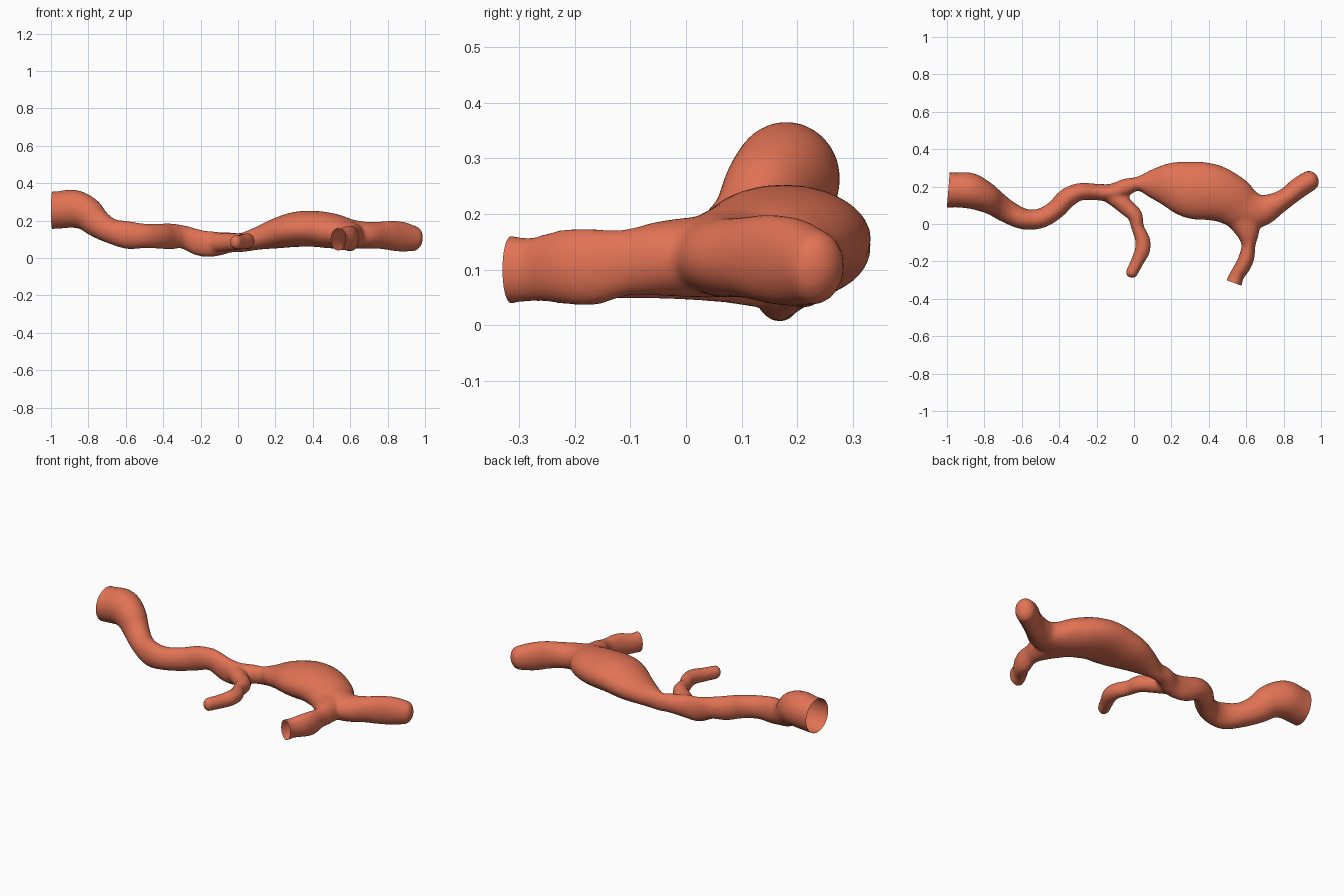
import bpy, bmesh, math
from mathutils import Vector

if "Cube" in bpy.data.objects:
    bpy.data.objects.remove(bpy.data.objects["Cube"])

SIDES, STEPS = 28, 6

# Each path point: x, y, z, half width, half height
TRUNK = [
    (-1.08, .18, .255, .094, .10), (-1.0, .181, .255, .094, .10), (-.95, .182, .258, .093, .10),
    (-.88, .178, .263, .096, .102), (-.81, .15, .238, .084, .092), (-.75, .115, .185, .07, .077),
    (-.68, .068, .145, .062, .067), (-.59, .027, .123, .056, .074), (-.5, .03, .118, .053, .066),
    (-.42, .076, .117, .052, .067), (-.36, .137, .116, .053, .069), (-.29, .172, .112, .047, .062),
    (-.2, .171, .08, .044, .07), (-.12, .168, .075, .047, .066), (-.04, .198, .083, .046, .054),
    (.02, .215, .083, .038, .052), (.1, .215, .103, .08, .06), (.2, .207, .13, .125, .08),
    (.31, .182, .153, .153, .094), (.41, .17, .156, .152, .096), (.5, .137, .145, .137, .094),
    (.59, .085, .13, .118, .08), (.68, .074, .122, .088, .072), (.76, .108, .122, .062, .073),
    (.82, .145, .12, .053, .08), (.88, .193, .113, .056, .08), (.94, .232, .104, .055, .068)]
MIDDLE_BRANCH = [
    (-.16, .165, .08, .035, .045), (-.09, .13, .082, .046, .05), (-.035, .085, .085, .044, .046),
    (.005, .045, .088, .04, .046), (.02, -.02, .088, .034, .042), (.046, -.085, .09, .04, .042),
    (.045, -.14, .09, .041, .042), (.018, -.2, .086, .035, .039), (-.013, -.262, .085, .032, .038)]
FRONT_BRANCH = [
    (.5, .13, .14, .1, .08), (.575, .05, .125, .1, .075), (.607, -.04, .12, .066, .068),
    (.612, -.11, .112, .038, .06), (.604, -.17, .105, .041, .07), (.585, -.22, .105, .042, .067),
    (.55, -.275, .1, .039, .058), (.535, -.315, .1, .043, .061), (.515, -.37, .1, .043, .061)]


def smooth_path(pts):
    """Catmull-Rom samples through the points."""
    p = [Vector(q) for q in pts]
    p = [2 * p[0] - p[1]] + p + [2 * p[-1] - p[-2]]
    out = []
    for i in range(1, len(p) - 2):
        a, b, c, d = p[i - 1:i + 3]
        for k in range(STEPS):
            t = k / STEPS
            out.append(.5 * (2 * b + (c - a) * t + (2 * a - 5 * b + 4 * c - d) * t * t
                             + (3 * b - a - 3 * c + d) * t ** 3))
    return out + [p[-2]]


def add_tube(bm, pts):
    """Loft elliptical rings along the path, with a rounded far end."""
    path = smooth_path(pts)
    rings = []

    def ring(centre, tangent, w, h):
        side = Vector((0, 0, 1)).cross(tangent).normalized()
        up = tangent.cross(side)
        rings.append([bm.verts.new(centre + side * w * math.cos(a) + up * h * math.sin(a))
                      for a in (2 * math.pi * i / SIDES for i in range(SIDES))])

    for i, s in enumerate(path):
        lo, hi = path[max(i - 1, 0)], path[min(i + 1, len(path) - 1)]
        tangent = Vector(hi[:3]) - Vector(lo[:3])
        tangent.normalize()
        ring(Vector(s[:3]), tangent, s[3], s[4])
    end = path[-1]
    for k in range(1, 7):
        a = k * math.pi / 2 / 6.3
        ring(Vector(end[:3]) + tangent * end[3] * .85 * math.sin(a), tangent,
             end[3] * math.cos(a), end[4] * math.cos(a))
    for r0, r1 in zip(rings, rings[1:]):
        for i in range(SIDES):
            j = (i + 1) % SIDES
            bm.faces.new((r0[i], r0[j], r1[j], r1[i]))
    bm.faces.new(rings[0][::-1])
    bm.faces.new(rings[-1])


def cut_open(bm, point, normal, keep):
    """Trim an end flat and leave it open, touching only the chosen region."""
    faces = [f for f in bm.faces if keep(f.calc_center_median())]
    geom = list({v for f in faces for v in f.verts}) + list({e for f in faces for e in f.edges}) + faces
    bmesh.ops.bisect_plane(bm, geom=geom, plane_co=point, plane_no=normal, clear_outer=True)


# Trunk and branches
bm = bmesh.new()
for pts in (TRUNK, MIDDLE_BRANCH, FRONT_BRANCH):
    add_tube(bm, pts)
bmesh.ops.recalc_face_normals(bm, faces=bm.faces)
mesh = bpy.data.meshes.new("branching_vessel")
bm.to_mesh(mesh)
bm.free()
vessel = bpy.data.objects.new("branching_vessel", mesh)
bpy.context.collection.objects.link(vessel)

# Fuse into one smooth skin
remesh = vessel.modifiers.new("fuse", 'REMESH')
remesh.mode = 'VOXEL'
remesh.voxel_size = .01
soften = vessel.modifiers.new("soften", 'SMOOTH')
soften.factor = .5
soften.iterations = 6
graph = bpy.context.evaluated_depsgraph_get()
fused = bpy.data.meshes.new_from_object(vessel.evaluated_get(graph))
vessel.modifiers.clear()
vessel.data = fused

# Open ends
bm = bmesh.new()
bm.from_mesh(fused)
cut_open(bm, (-.993, .18, .25), (-1, .08, 0), lambda c: c.x < -.8)
cut_open(bm, (.535, -.315, .1), (-.35, -.94, 0), lambda c: c.x > .4 and c.y < -.15)
bm.to_mesh(fused)
bm.free()
fused.shade_smooth()

# Colour
red = bpy.data.materials.new("vessel_red")
red.diffuse_color = (.75, .17, .09, 1)
red.use_nodes = True
red.node_tree.nodes["Principled BSDF"].inputs["Base Color"].default_value = red.diffuse_color
fused.materials.clear()
fused.materials.append(red)
